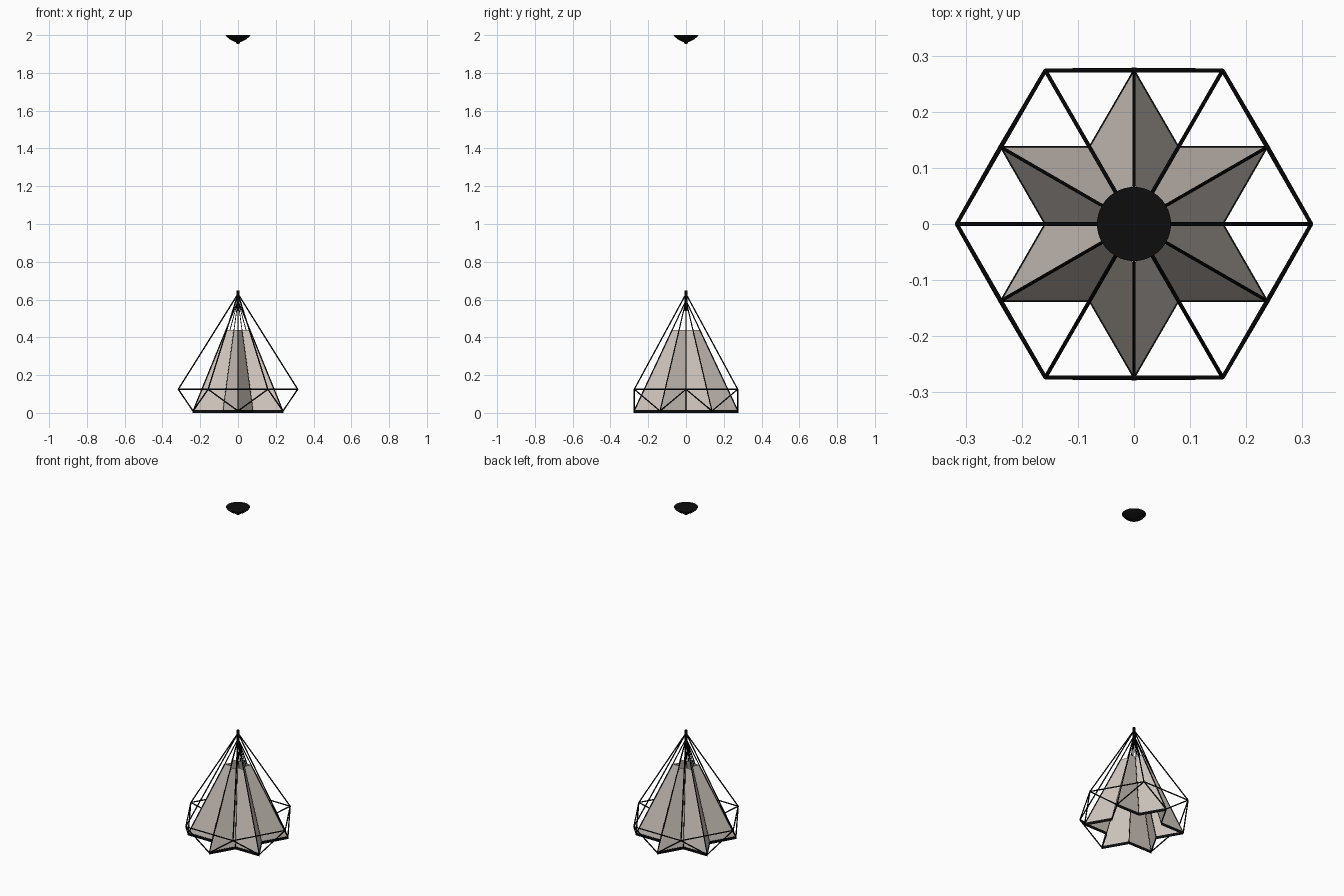
import bpy, bmesh, math
from mathutils import Vector, Matrix

cube = bpy.data.objects.get("Cube")
if cube:
    bpy.data.objects.remove(cube)


def material(name, rgb, rough):
    m = bpy.data.materials.new(name)
    m.use_nodes = True
    m.diffuse_color = (*rgb, 1)
    bsdf = m.node_tree.nodes["Principled BSDF"]
    bsdf.inputs["Base Color"].default_value = (*rgb, 1)
    bsdf.inputs["Roughness"].default_value = rough
    return m


BLACK = material("black metal", (0.004, 0.004, 0.004), 0.5)
CREAM = material("warm grey fabric", (0.62, 0.56, 0.51), 0.8)


def finish(name, bm, mat):
    mesh = bpy.data.meshes.new(name)
    bm.to_mesh(mesh)
    bm.free()
    mesh.materials.append(mat)
    ob = bpy.data.objects.new(name, mesh)
    bpy.context.collection.objects.link(ob)
    return ob


def polar(r, deg, z):
    a = math.radians(deg)
    return Vector((r * math.cos(a), r * math.sin(a), z))


def rods(name, pairs, radius):
    """Thin round bars between pairs of points, in one object."""
    bm = bmesh.new()
    for a, b in pairs:
        d = b - a
        mat = Matrix.Translation((a + b) / 2) @ d.to_track_quat("Z", "Y").to_matrix().to_4x4()
        bmesh.ops.create_cone(bm, cap_ends=True, segments=8, radius1=radius,
                              radius2=radius, depth=d.length, matrix=mat)
    return finish(name, bm, BLACK)


def lathe(name, profile, segments):
    """Solid of revolution from (radius, height) points."""
    bm = bmesh.new()
    verts = [bm.verts.new((r, 0, z)) for r, z in profile]
    edges = [bm.edges.new(p) for p in zip(verts, verts[1:])]
    bmesh.ops.spin(bm, geom=verts + edges, cent=(0, 0, 0), axis=(0, 0, 1),
                   angle=math.tau, steps=segments)
    bmesh.ops.remove_doubles(bm, verts=bm.verts, dist=1e-5)
    bmesh.ops.recalc_face_normals(bm, faces=bm.faces)
    ob = finish(name, bm, BLACK)
    bpy.ops.object.select_all(action="DESELECT")
    ob.select_set(True)
    bpy.context.view_layer.objects.active = ob
    bpy.ops.object.shade_smooth_by_angle()
    return ob


BASE, TOP, SHADE_APEX = 0.01, 0.44, 0.595
TIP, VALLEY, HEX = 0.275, 0.159, 0.316
apex = Vector((0, 0, 0.63))
shade_apex = Vector((0, 0, SHADE_APEX))
star = [polar(TIP if i % 2 else VALLEY, 30 * i, BASE) for i in range(12)]
hexagon = [polar(HEX, 60 * i, 0.125) for i in range(6)]

# Pleated star shade, open at both ends
bm = bmesh.new()
t = (TOP - BASE) / (SHADE_APEX - BASE)
low = [bm.verts.new(p) for p in star]
high = [bm.verts.new(p.lerp(shade_apex, t)) for p in star]
for i in range(12):
    j = (i + 1) % 12
    bm.faces.new((low[i], low[j], high[j], high[i]))
finish("star_shade", bm, CREAM)

# Upright band around the star's lower edge
bm = bmesh.new()
band = [[bm.verts.new((p.x * k, p.y * k, z)) for p in star]
        for k, z in ((1.008, 0), (1.008, 0.016), (0.985, 0.016), (0.985, 0))]
for r in range(4):
    a, b = band[r], band[(r + 1) % 4]
    for i in range(12):
        j = (i + 1) % 12
        bm.faces.new((a[i], a[j], b[j], b[i]))
finish("shade_rim", bm, BLACK)

# Ribs on the folds of the shade
rods("ridge_ribs", [(p, shade_apex) for p in star[1::2]], 0.003)
rods("valley_ribs", [(p, shade_apex) for p in star[0::2]], 0.002)

# Outer wire cage
rods("cage_ring", [(hexagon[i], hexagon[(i + 1) % 6]) for i in range(6)], 0.0035)
rods("cage_rafters", [(p, apex) for p in hexagon], 0.0035)
rods("cage_struts", [(hexagon[(i + k) % 6], star[2 * i + 1])
                     for i in range(6) for k in (0, 1)], 0.0035)

# Stem at the peak and the ceiling mount
lathe("stem", [(0, 0.54), (0.007, 0.54), (0.007, 0.648), (0, 0.648)], 16)
lathe("ceiling_mount", [(0, 1.953), (0.008, 1.954), (0.01, 1.962), (0.026, 1.968),
                        (0.046, 1.979), (0.06, 1.991), (0.066, 2), (0, 2)], 48)
